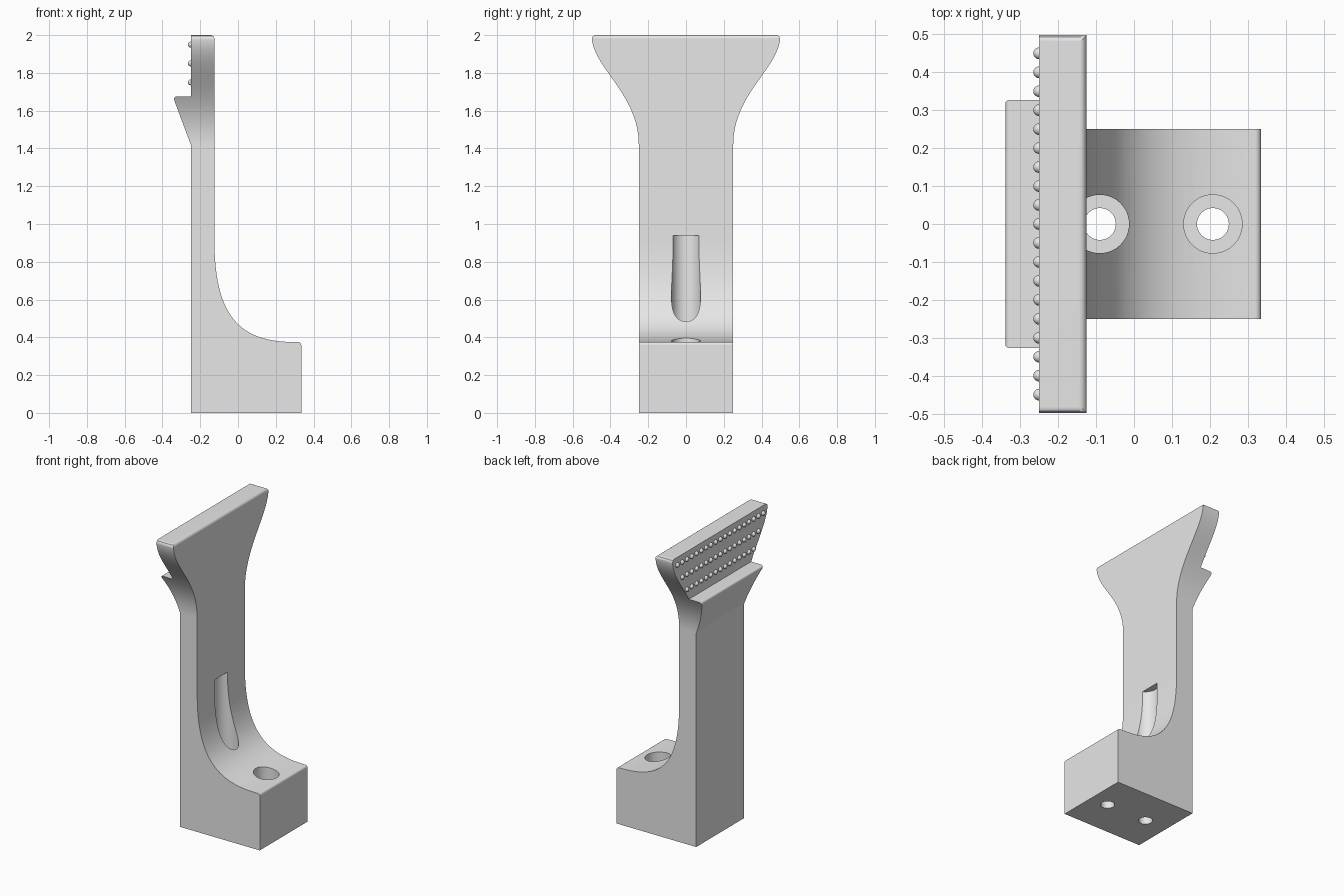
import bpy, bmesh, math
from mathutils import Matrix, Vector

default_cube = bpy.data.objects.get("Cube")
if default_cube:
    bpy.data.objects.remove(default_cube, do_unlink=True)

grey = bpy.data.materials.new("plain grey")
grey.use_nodes = True
grey.diffuse_color = (0.8, 0.8, 0.8, 1)
grey.node_tree.nodes["Principled BSDF"].inputs["Base Color"].default_value = grey.diffuse_color


def bezier(a, b, c, d, n=28):
    """Points of a cubic curve, both ends included."""
    a, b, c, d = map(Vector, (a, b, c, d))
    pts = []
    for i in range(n + 1):
        t = i / n
        s = 1 - t
        pts.append(tuple(s**3 * a + 3 * s * s * t * b + 3 * s * t * t * c + t**3 * d))
    return pts


def rounded(before, corner, after, r, n=6):
    """A rounded corner between two straight edges."""
    p = Vector(corner)
    start = p + (Vector(before) - p).normalized() * r
    end = p + (Vector(after) - p).normalized() * r
    return bezier(start, start.lerp(p, 0.55), end.lerp(p, 0.55), end, n)


def finish(name, bm):
    bmesh.ops.recalc_face_normals(bm, faces=bm.faces)
    mesh = bpy.data.meshes.new(name)
    bm.to_mesh(mesh)
    bm.free()
    mesh.materials.append(grey)
    obj = bpy.data.objects.new(name, mesh)
    bpy.context.collection.objects.link(obj)
    return obj


def prism(name, points, to_3d, sweep):
    """Extrude a closed profile along the sweep vector."""
    bm = bmesh.new()
    face = bm.faces.new([bm.verts.new(to_3d(*p)) for p in points])
    new = bmesh.ops.extrude_face_region(bm, geom=[face])["geom"]
    verts = [g for g in new if isinstance(g, bmesh.types.BMVert)]
    bmesh.ops.translate(bm, vec=sweep, verts=verts)
    return finish(name, bm)


def cylinder(x, radius, bottom, top):
    bm = bmesh.new()
    bmesh.ops.create_cone(bm, cap_ends=True, segments=48, radius1=radius, radius2=radius,
                          depth=top - bottom,
                          matrix=Matrix.Translation((x, 0, (bottom + top) / 2)))
    return finish("hole_cutter", bm)


def activate(obj):
    bpy.ops.object.select_all(action="DESELECT")
    obj.select_set(True)
    bpy.context.view_layer.objects.active = obj


def combine(obj, cutter, operation):
    mod = obj.modifiers.new("cut", "BOOLEAN")
    mod.object, mod.operation, mod.solver = cutter, operation, "EXACT"
    activate(obj)
    bpy.ops.object.modifier_apply(modifier=mod.name)
    bpy.data.objects.remove(cutter, do_unlink=True)


# Side profile: foot, swept fillet, upright, rear ledge
BACK, FRONT, TOE, FOOT_TOP = -0.25, -0.125, 0.335, 0.375
side = [(BACK, 0), (TOE, 0)]
side += rounded((TOE, 0), (TOE, FOOT_TOP), (0, FOOT_TOP), 0.016)
side += bezier((0.3, FOOT_TOP), (0, FOOT_TOP), (FRONT, 0.52), (FRONT, 0.92))
side += rounded((FRONT, 1), (FRONT, 2), (BACK, 2), 0.02)
side += [(BACK, 2), (BACK, 1.675)]
side += rounded((BACK, 1.675), (-0.345, 1.675), (BACK, 1.42), 0.022)
side += [(BACK, 1.42)]
bracket = prism("bracket", side, lambda x, z: (x, -0.6, z), (0, 1.2, 0))

# Front outline: straight stem flaring to a wide head
half = [(0.25, -0.1)]
half += bezier((0.25, 1.42), (0.25, 1.68), (0.48, 1.82), (0.498, 1.975))
half += [(0.498, 1.985), (0.493, 1.994), (0.482, 2.0), (0.482, 2.1)]
outline = half + [(-y, z) for y, z in reversed(half)]
combine(bracket, prism("outline_cutter", outline, lambda y, z: (-0.6, y, z), (1.2, 0, 0)),
        "INTERSECT")

# Two counterbored screw holes
for x in (-0.09, 0.208):
    combine(bracket, cylinder(x, 0.077, 0.19, 0.94), "DIFFERENCE")
    combine(bracket, cylinder(x, 0.042, -0.1, 0.3), "DIFFERENCE")

activate(bracket)
bpy.ops.object.shade_smooth_by_angle(angle=math.radians(30))
weighted = bracket.modifiers.new("clean shading", "WEIGHTED_NORMAL")
weighted.keep_sharp = True

# Rows of small grip studs on the back of the head
bm = bmesh.new()
for z, reach in ((1.95, 9), (1.85, 8), (1.75, 7)):
    for i in range(-reach, reach + 1):
        bmesh.ops.create_uvsphere(bm, u_segments=16, v_segments=10, radius=0.0155,
                                  matrix=Matrix.Translation((BACK, i * 0.05, z)))
studs = finish("grip_studs", bm)
activate(studs)
bpy.ops.object.shade_smooth()
